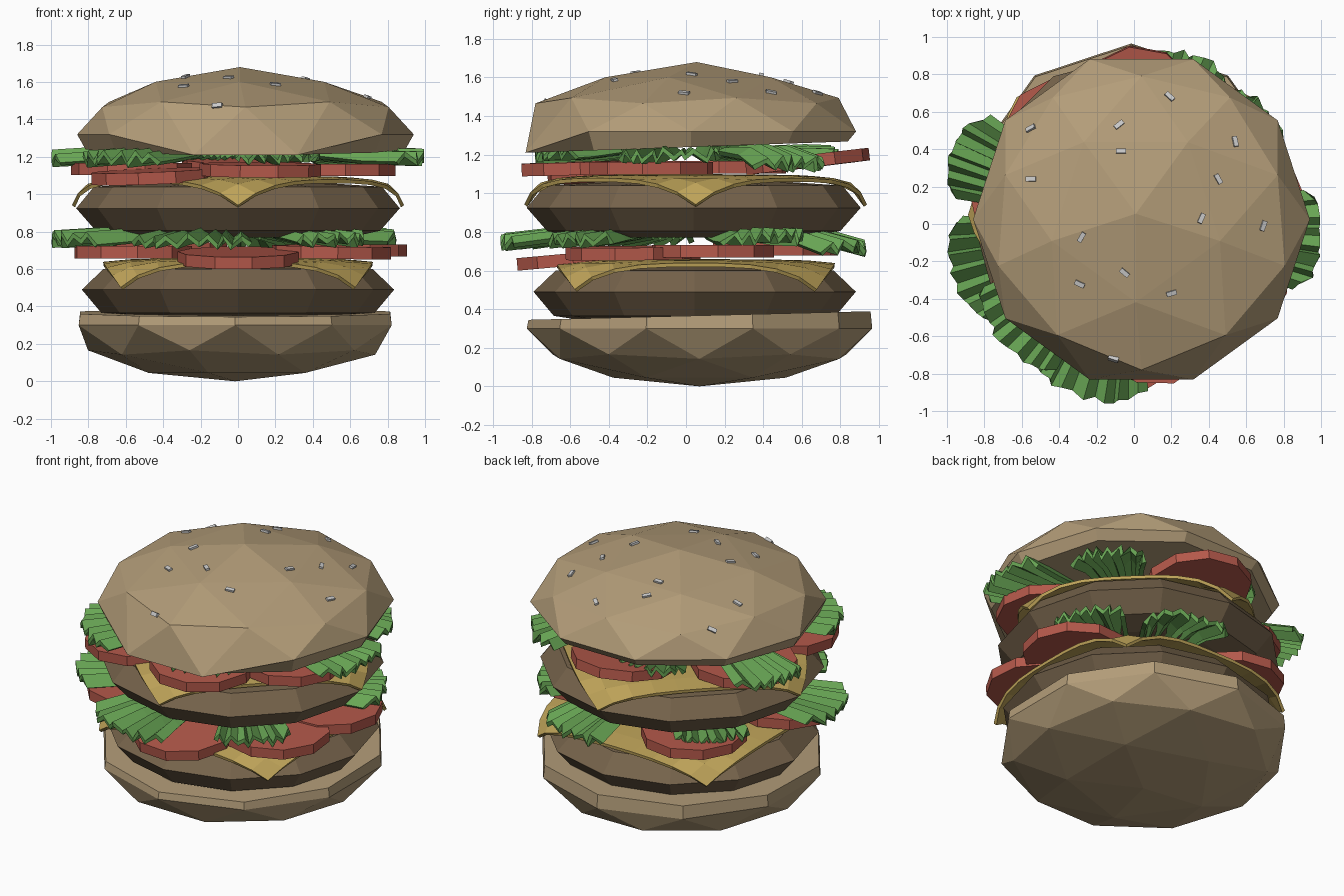
import bpy, bmesh, math, random
from mathutils import Vector, Matrix
from mathutils.bvhtree import BVHTree

if "Cube" in bpy.data.objects:
    bpy.data.objects.remove(bpy.data.objects["Cube"])

random.seed(4)


def mat(name, r, g, b):
    m = bpy.data.materials.new(name)
    m.diffuse_color = (r, g, b, 1)
    m.use_nodes = True
    m.node_tree.nodes["Principled BSDF"].inputs["Base Color"].default_value = m.diffuse_color
    return m


BUN = mat("bun", .45, .335, .19)
MEAT = mat("meat", .18, .125, .07)
CHEESE = mat("cheese", .52, .37, .10)
TOMATO = mat("tomato", .46, .10, .07)
LETTUCE = mat("lettuce", .14, .38, .09)


def finish(name, bm, material=None):
    bmesh.ops.recalc_face_normals(bm, faces=bm.faces)
    me = bpy.data.meshes.new(name)
    bm.to_mesh(me)
    bm.free()
    ob = bpy.data.objects.new(name, me)
    bpy.context.collection.objects.link(ob)
    if material:
        me.materials.append(material)
    return ob


# Half icosphere with a short rim below its equator; returned as bmesh
def half_bun(scale, turn, rim, inset):
    bm = bmesh.new()
    bmesh.ops.create_icosphere(bm, subdivisions=2, radius=1)
    bmesh.ops.rotate(bm, verts=bm.verts, matrix=Matrix.Rotation(math.radians(turn), 3, 'Z'))
    bmesh.ops.delete(bm, geom=[v for v in bm.verts if v.co.z < -.01], context='VERTS')
    bmesh.ops.scale(bm, verts=bm.verts, vec=scale)
    edge = [e for e in bm.edges if e.is_boundary]
    ret = bmesh.ops.extrude_edge_only(bm, edges=edge)["geom"]
    for v in (g for g in ret if isinstance(g, bmesh.types.BMVert)):
        v.co = Vector((v.co.x * inset, v.co.y * inset, -rim))
    bmesh.ops.contextual_create(bm, geom=[g for g in ret if isinstance(g, bmesh.types.BMEdge)])
    return bm


# Bottom bun, upside down with a rim rising towards the back
bm = half_bun((.88, .895, .30), 180, .065, .99)
for v in bm.verts:
    v.co.z = .30 - v.co.z
    v.co += Vector((-.015, .07, 0))
    if v.co.z > .35:
        v.co.z += .025 * v.co.y
finish("bottom_bun", bm, BUN)

# Top bun, sagging at the front
bm = half_bun((.90, .90, .36), -90, .08, .95)
for v in bm.verts:
    if abs(v.co.z) < .01 and v.co.y < -.6:
        v.co.z -= .08
    if v.co.z < -.079:
        v.co.z += .035 * v.co.y
    if .27 < v.co.z < .35:
        v.co.z -= .025
    elif v.co.z > .1 and v.co.z < .27:
        v.co.z -= .015
    v.co += Vector((.04 if v.co.z < .27 else .01, .025 if v.co.z < .27 else .055, 1.32))
bmesh.ops.recalc_face_normals(bm, faces=bm.faces)
tree = BVHTree.FromBMesh(bm)
finish("top_bun", bm, BUN)

# Sesame seeds laid on the top bun
bm = bmesh.new()
for x, y, turn in [(-.55, .51, 20), (-.08, .53, 40), (-.07, .39, 0), (-.55, .24, 0), (.19, .68, -45),
                   (.54, .44, -80), (.45, .24, -60), (.36, .03, 65), (.69, -.01, 70), (-.28, -.07, 60),
                   (-.05, -.26, -40), (-.29, -.32, -25), (.20, -.37, 15), (-.11, -.72, -15)]:
    hit, n, _, _ = tree.ray_cast(Vector((x, y, 3)), Vector((0, 0, -1)))
    tip = Vector((0, 0, 1)).rotation_difference(n).to_matrix().to_4x4()
    M = (Matrix.Translation(hit) @ tip @ Matrix.Rotation(math.radians(turn), 4, 'Z')
         @ Matrix.Diagonal((.055, .025, .025, 1)))
    bmesh.ops.create_cube(bm, size=1, matrix=M)
finish("sesame_seeds", bm)


# Patties: twelve-sided lathed profiles
def patty(name, profile, y0, sides=12):
    bm = bmesh.new()
    rings = [[bm.verts.new((r * math.cos(2 * math.pi * i / sides),
                            y0 + r * math.sin(2 * math.pi * i / sides), z))
              for i in range(sides)] for r, z in profile]
    for a, b in zip(rings, rings[1:]):
        for i in range(sides):
            j = (i + 1) % sides
            bm.faces.new((a[i], a[j], b[j], b[i]))
    bm.faces.new(rings[0][::-1])
    bm.faces.new(rings[-1])
    finish(name, bm, MEAT)


patty("lower_patty", [(.60, .345), (.73, .365), (.835, .49), (.72, .60), (.4, .625)], .045)
patty("upper_patty", [(.60, .77), (.76, .805), (.865, .925), (.77, 1.04), (.4, 1.065)], .04)


# Cheese: square sheet whose corners drape over the patty
def cheese(name, z, angle, y0):
    bm = bmesh.new()
    bmesh.ops.create_grid(bm, x_segments=10, y_segments=10, size=.72)
    steps = [(0, 0, 0), (.55, .55, -.005), (.76, .76, -.025), (.88, .845, -.065), (1.02, .88, -.155)]
    for v in bm.verts:
        r = v.co.xy.length
        for (r0, a0, z0), (r1, a1, z1) in zip(steps, steps[1:]):
            if r0 < r <= r1:
                t = (r - r0) / (r1 - r0)
                f = (a0 + (a1 - a0) * t) / r
                v.co = Vector((v.co.x * f, v.co.y * f, z0 + (z1 - z0) * t))
                break
    bmesh.ops.rotate(bm, verts=bm.verts, matrix=Matrix.Rotation(angle, 3, 'Z'))
    bmesh.ops.translate(bm, verts=bm.verts, vec=(0, y0, z))
    ob = finish(name, bm, CHEESE)
    mod = ob.modifiers.new("thickness", 'SOLIDIFY')
    mod.thickness, mod.offset = .02, 0


cheese("lower_cheese", .65, 0, .05)
cheese("upper_cheese", 1.09, math.pi / 4, .05)


# Tomato slices: ten-sided discs tipped slightly outwards
def tomatoes(name, spots):
    bm = bmesh.new()
    for x, y, z, tilt in spots:
        axis = Vector((-y, x, 0)).normalized()
        M = (Matrix.Translation((x, y, z)) @ Matrix.Rotation(tilt, 4, axis)
             @ Matrix.Rotation(random.random(), 4, 'Z'))
        bmesh.ops.create_cone(bm, cap_ends=True, segments=10, radius1=.325, radius2=.325,
                              depth=.065, matrix=M)
    finish(name, bm, TOMATO)


tomatoes("lower_tomatoes", [(0, -.56, .66, .09), (.50, -.30, .69, .02), (.58, .14, .70, 0),
                            (-.38, .46, .71, 0), (-.56, -.25, .69, 0)])
tomatoes("upper_tomatoes", [(-.46, -.40, 1.095, .05), (.12, -.54, 1.13, .03), (.52, -.18, 1.13, 0),
                            (.02, .63, 1.165, -.12), (-.57, .20, 1.135, 0)])


# Lettuce: pleated drooping fans (angle, half spread, outer radius, droop)
def lettuce(name, z, leaves):
    bm = bmesh.new()
    n = 14
    for ang, half, R, droop in leaves:
        rows = []
        for i in range(n + 1):
            t = 2 * i / n - 1
            a = math.radians(ang + half * t + random.uniform(-1.2, 1.2))
            ro = R * (1 - .08 * t ** 4) + random.uniform(-.025, .01)
            amp = random.uniform(.012, .036) * (1 if i % 2 else -1)
            rows.append([bm.verts.new((max(-.995, min(.995, r * math.cos(a))), r * math.sin(a), z + dz))
                         for r, dz in ((.42, amp * .4 + .015), ((.42 + ro) / 2 + .05, amp + .005),
                                       (ro, amp - droop))])
        for a, b in zip(rows, rows[1:]):
            for k in range(2):
                bm.faces.new((a[k], a[k + 1], b[k + 1], b[k]))
    ob = finish(name, bm, LETTUCE)
    mod = ob.modifiers.new("thickness", 'SOLIDIFY')
    mod.thickness, mod.offset = .03, 0


lettuce("lower_lettuce", .77, [(196, 18, 1.01, .01), (253, 22, .97, .02), (72, 17, .96, .05),
                               (30, 16, .91, .0), (-48, 18, .84, .01), (138, 18, .83, .02)])
lettuce("upper_lettuce", 1.20, [(158, 14, 1.05, .01), (-6, 16, 1.01, .0), (222, 19, .95, .01),
                                (40, 15, .94, .05), (-72, 19, .79, .0), (108, 16, .80, .0)])
